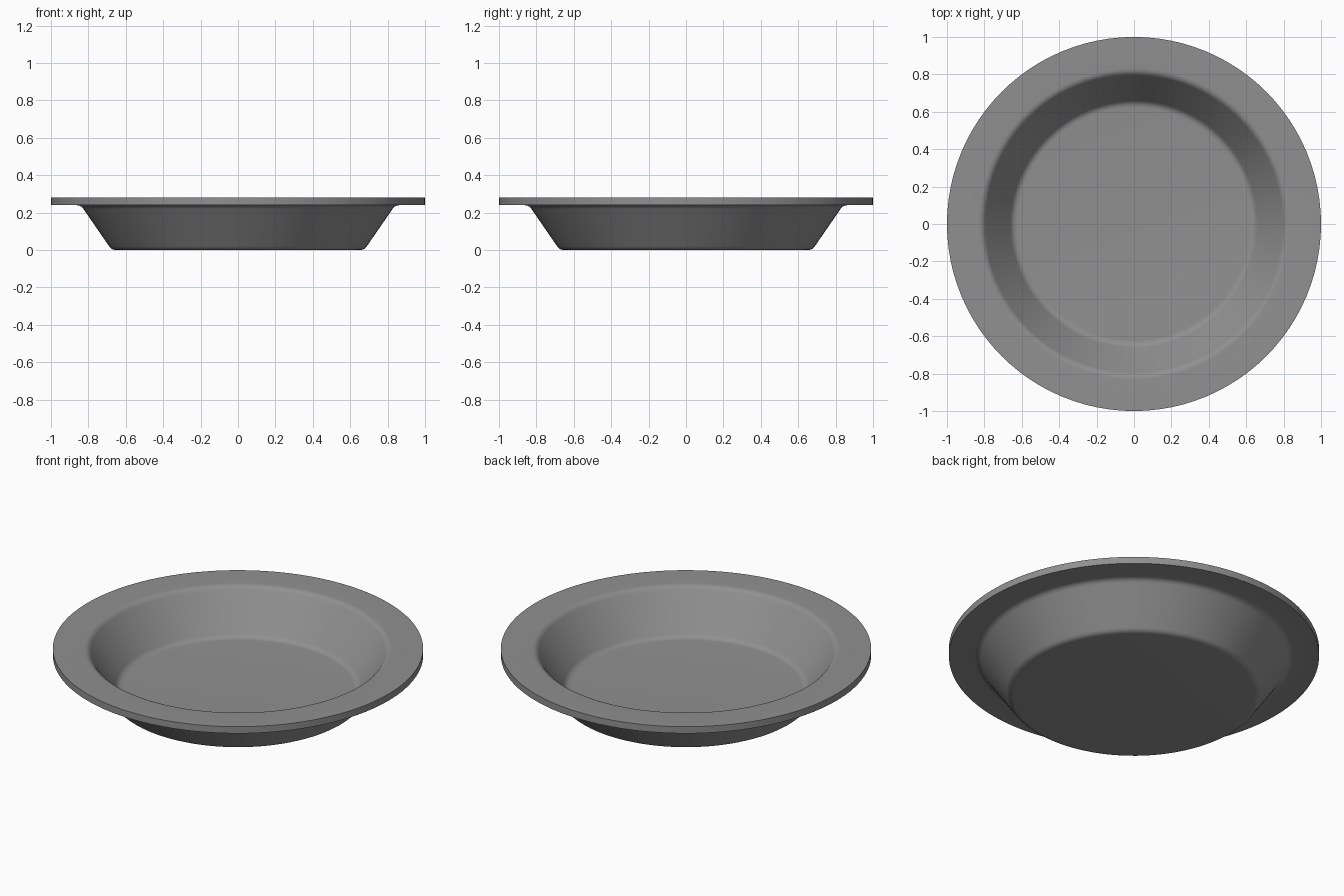
import bpy
import bmesh
import math
from mathutils import Vector

cube = bpy.data.objects.get("Cube")
if cube:
    bpy.data.objects.remove(cube, do_unlink=True)

SEGMENTS = 96


def rounded(corner, before, after, size=0.025, steps=5):
    """Replace a profile corner by a short smooth arc."""
    c = Vector(corner)
    a = c + (Vector(before) - c).normalized() * size
    b = c + (Vector(after) - c).normalized() * size
    arc = []
    for i in range(steps + 1):
        t = i / steps
        arc.append(a * (1 - t) ** 2 + c * 2 * t * (1 - t) + b * t * t)
    return arc


# Plate colour
metal = bpy.data.materials.new("plain grey")
metal.use_nodes = True
grey = (0.28, 0.28, 0.28, 1)
metal.diffuse_color = grey
metal.node_tree.nodes["Principled BSDF"].inputs["Base Color"].default_value = grey

# Cross-section corners (radius, height): underside, rim, then inside
corners = [(0, 0), (0.675, 0), (0.84, 0.24), (1, 0.24),
           (1, 0.28), (0.808, 0.28), (0.647, 0.04), (0, 0.04)]
soft = {1, 2, 5, 6}
profile = []
for i, p in enumerate(corners):
    if i in soft:
        profile += rounded(p, corners[i - 1], corners[i + 1])
    else:
        profile.append(Vector(p))

# Revolve the section around the vertical axis
bm = bmesh.new()
verts = [bm.verts.new((p.x, 0, p.y)) for p in profile]
edges = [bm.edges.new(pair) for pair in zip(verts, verts[1:])]
bmesh.ops.spin(bm, geom=verts + edges, cent=(0, 0, 0), axis=(0, 0, 1),
               angle=math.tau, steps=SEGMENTS, use_merge=False)
bmesh.ops.remove_doubles(bm, verts=bm.verts, dist=0.0001)
bmesh.ops.recalc_face_normals(bm, faces=bm.faces)
mesh = bpy.data.meshes.new("dish")
bm.to_mesh(mesh)
bm.free()
mesh.materials.append(metal)

dish = bpy.data.objects.new("dish", mesh)
bpy.context.collection.objects.link(dish)

# Smooth walls with crisp rim edges
bpy.ops.object.select_all(action="DESELECT")
dish.select_set(True)
bpy.context.view_layer.objects.active = dish
bpy.ops.object.shade_smooth_by_angle(angle=math.radians(40))
